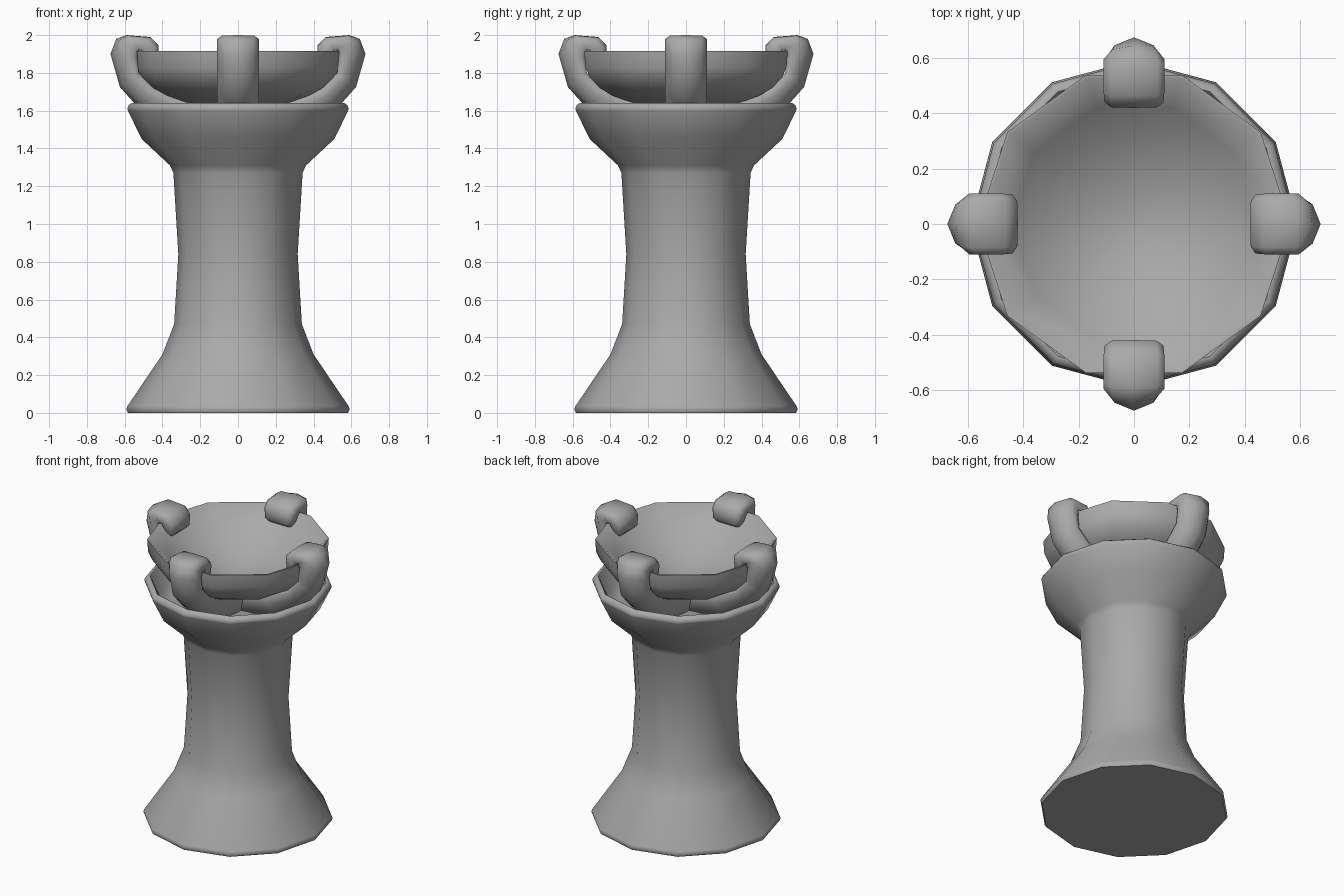
import bpy
import bmesh
from math import cos, sin, pi, radians
from mathutils import Vector, Matrix

cube = bpy.data.objects.get("Cube")
if cube:
    bpy.data.objects.remove(cube, do_unlink=True)

stone = bpy.data.materials.new("grey_stone")
stone.use_nodes = True
GREY = (0.4, 0.4, 0.4, 1)
stone.diffuse_color = GREY
stone.node_tree.nodes["Principled BSDF"].inputs["Base Color"].default_value = GREY


def finish(name, bm, angle):
    """Turn a bmesh into a smooth-shaded object, keeping edges above angle sharp."""
    bmesh.ops.recalc_face_normals(bm, faces=bm.faces)
    mesh = bpy.data.meshes.new(name)
    bm.to_mesh(mesh)
    bm.free()
    mesh.materials.append(stone)
    obj = bpy.data.objects.new(name, mesh)
    bpy.context.collection.objects.link(obj)
    bpy.ops.object.select_all(action="DESELECT")
    obj.select_set(True)
    bpy.context.view_layer.objects.active = obj
    bpy.ops.object.shade_smooth_by_angle(angle=radians(angle))


def bridge(bm, a, b):
    n = len(a)
    for i in range(n):
        bm.faces.new((a[i], a[(i + 1) % n], b[(i + 1) % n], b[i]))


def lathe(name, profile, sides):
    """Spin a profile of (radius, height) points, capping both ends."""
    bm = bmesh.new()
    rings = [[bm.verts.new((r * cos(2 * pi * i / sides), r * sin(2 * pi * i / sides), z))
              for i in range(sides)] for r, z in profile]
    for a, b in zip(rings, rings[1:]):
        bridge(bm, a, b)
    bm.faces.new(rings[0])
    bm.faces.new(rings[-1])
    finish(name, bm, 52)


# Flared pedestal with a rounded lip and a hollow cup at its top
lathe("pedestal", [
    (0.583, 0), (0.592, 0.018), (0.586, 0.035), (0.40, 0.31), (0.338, 0.47),
    (0.316, 0.84), (0.342, 1.27), (0.36, 1.31), (0.51, 1.45), (0.583, 1.60),
    (0.586, 1.612), (0.578, 1.63), (0.562, 1.641), (0.552, 1.641),
    (0.54, 1.625), (0.49, 1.52), (0.42, 1.475)], 12)

# Ten-sided bowl: rounded outer shell up to the rim, then a dished lining down
RIM, DISH = 1.917, 0.27
shell = [(0.14, 1.61), (0.31, 1.645), (0.41, 1.68), (0.48, 1.72),
         (0.535, 1.775), (0.56, 1.83), (0.566, RIM)]
lining = [(0.554 * s, RIM - DISH * (1 - s * s)) for s in (1, 0.8, 0.6, 0.4, 0.2, 0.05)]
lathe("bowl", shell + lining, 10)

# Four claws rising from the cup floor and hooking over the rim
# Each station: inner point, outer point (radius, height), boxiness, width scale
STATIONS = [
    ((0.00, 1.61), (0.00, 1.40), 0, 1),
    ((0.27, 1.655), (0.37, 1.47), 0, 1),
    ((0.44, 1.72), (0.54, 1.63), 0, 1),
    ((0.525, 1.80), (0.625, 1.725), 0, 1),
    ((0.533, 1.88), (0.675, 1.90), 0, 1),
    ((0.53, 1.91), (0.645, 1.98), 0.5, 1),
    ((0.52, 1.92), (0.59, 2.00), 1, 1),
    ((0.51, 1.915), (0.465, 1.99), 1, 1),
    ((0.50, 1.89), (0.42, 1.945), 1, 0.97),
    ((0.49, 1.865), (0.42, 1.87), 1, 0.9),
    ((0.475, 1.845), (0.445, 1.845), 1, 0.8),
]


def claw_section(box):
    """Half-round to boxy section as (share of the way outward, side offset)."""
    half = [(0, 0.095), (0.15, 0.11), (0.4 + 0.35 * box, 0.11),
            (0.8 + 0.17 * box, 0.07 + 0.015 * box)]
    return half + [(1, 0)] + [(s, -y) for s, y in reversed(half)]


def claw(name, turn):
    bm = bmesh.new()
    rings = []
    for a, b, box, width in STATIONS:
        ring = []
        for share, side in claw_section(box):
            p = Vector(a).lerp(Vector(b), share)
            ring.append(bm.verts.new((p.x, side * width, p.y)))
        rings.append(ring)
    for a, b in zip(rings, rings[1:]):
        bridge(bm, a, b)
    bm.faces.new(rings[0])
    bm.faces.new(rings[-1])
    bm.transform(Matrix.Rotation(turn, 4, "Z"))
    finish(name, bm, 75)


for k, place in enumerate(("left", "back", "right", "front")):
    claw(place + "_claw", k * pi / 2)
